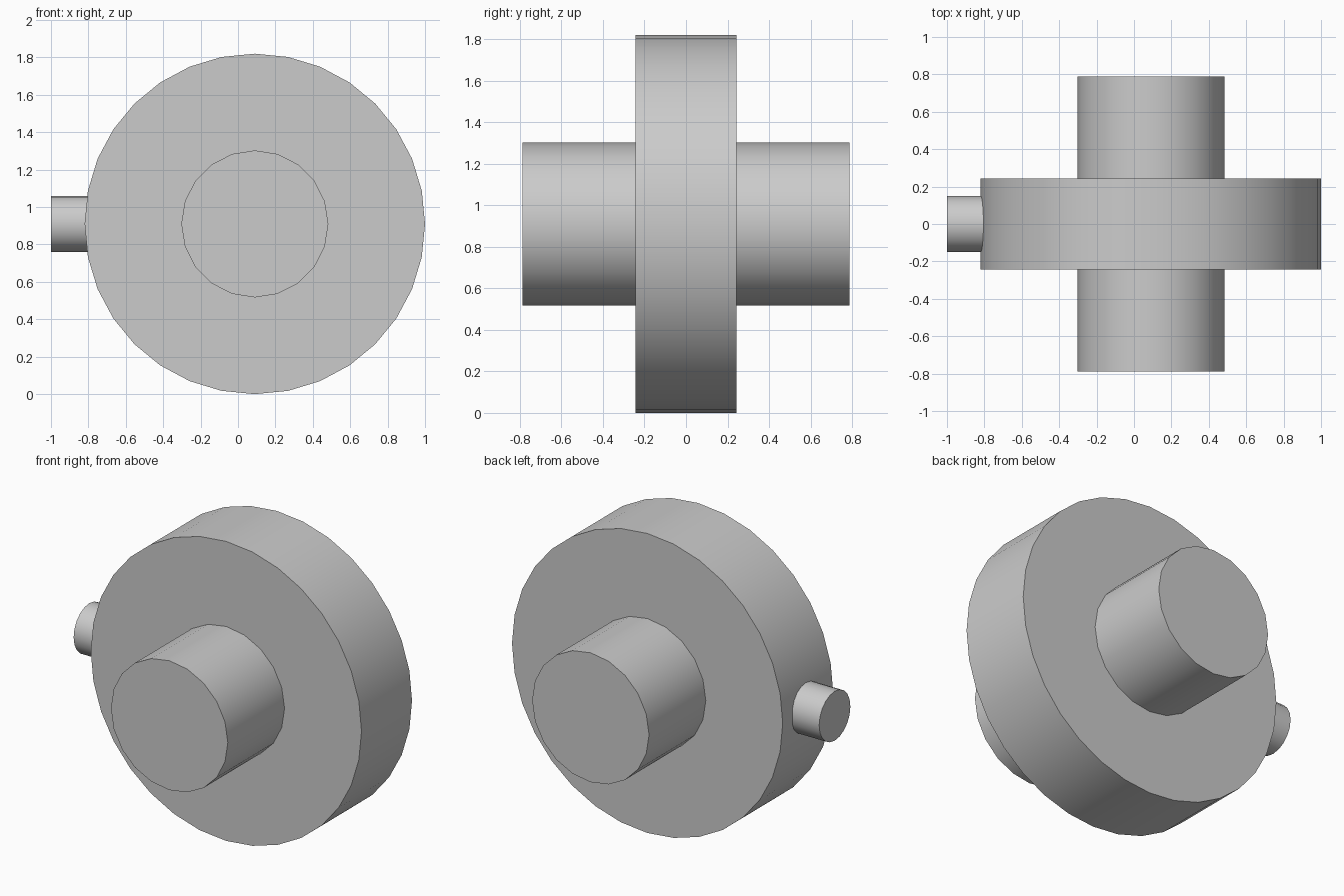
import bpy
import math

cube = bpy.data.objects.get("Cube")
if cube:
    bpy.data.objects.remove(cube, do_unlink=True)

# Single plain grey
grey = bpy.data.materials.new("plain grey")
grey.use_nodes = True
colour = (0.6, 0.6, 0.6, 1)
grey.diffuse_color = colour
grey.node_tree.nodes["Principled BSDF"].inputs["Base Color"].default_value = colour

AXIS_X, AXIS_Z, RIM = 0.09, 0.91, 0.91


def cylinder(name, sides, radius, length, centre, rotation):
    bpy.ops.mesh.primitive_cylinder_add(
        vertices=sides, radius=radius, depth=length, location=centre, rotation=rotation)
    obj = bpy.context.object
    obj.name = name
    obj.data.materials.append(grey)
    bpy.ops.object.transform_apply(location=False, rotation=True, scale=False)
    bpy.ops.object.shade_smooth_by_angle(angle=math.radians(35))
    return obj


along_y = (math.pi / 2, 0, 0)
along_x = (0, math.pi / 2, 0)

# Wide wheel disc
cylinder("wheel_disc", 32, RIM, 0.485, (AXIS_X, 0, AXIS_Z), along_y)
# Axle running through both sides of the disc
cylinder("axle", 20, 0.393, 1.575, (AXIS_X, 0, AXIS_Z), along_y)
# Small pin standing out of the rim, rooted inside the disc
pin_root, pin_tip = -0.7, -1.0
cylinder("rim_pin", 20, 0.15, pin_root - pin_tip,
         ((pin_root + pin_tip) / 2, 0, AXIS_Z), along_x)
